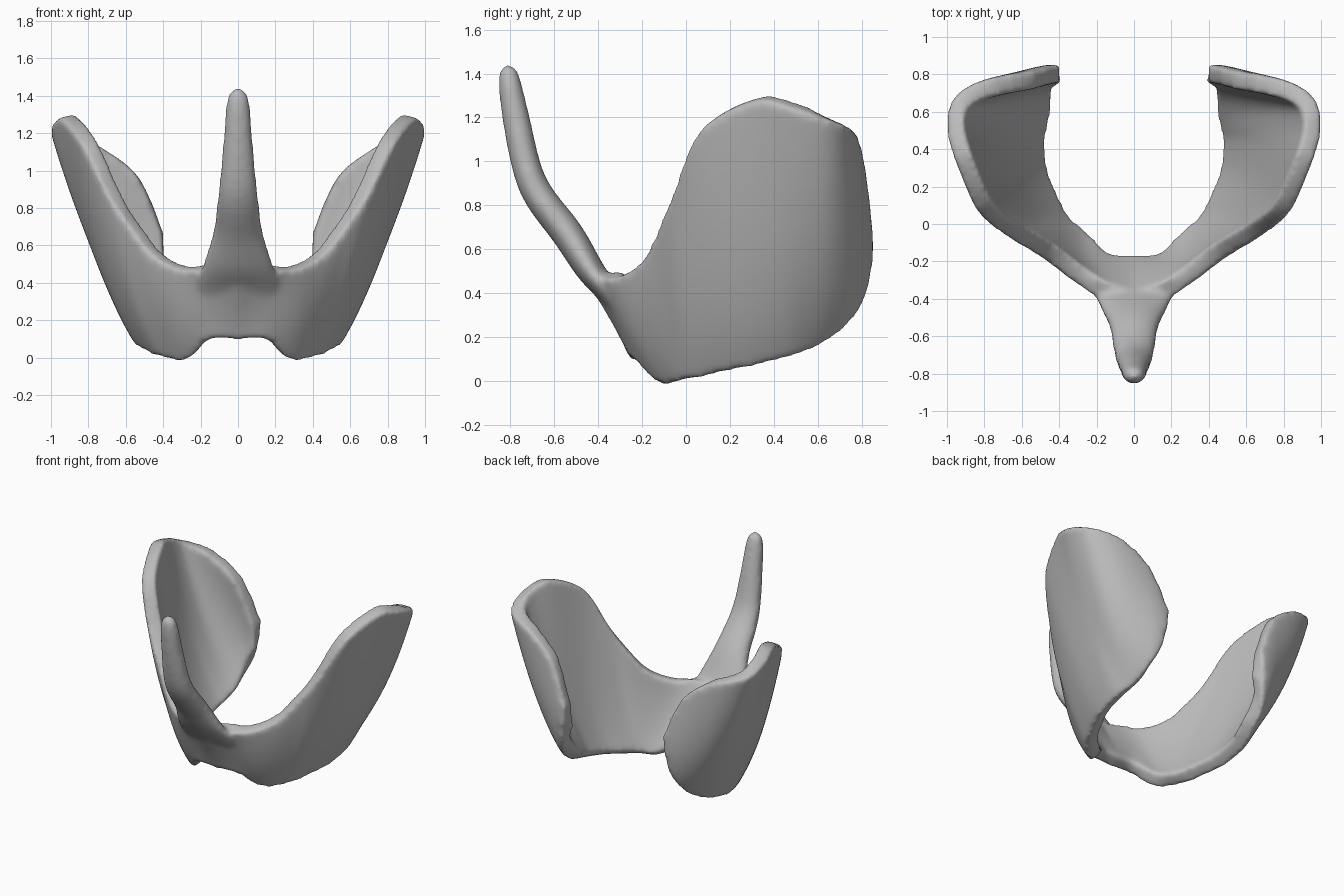
import bpy, bmesh, math
from mathutils import Vector

cube = bpy.data.objects.get("Cube")
if cube:
    bpy.data.objects.remove(cube, do_unlink=True)

grey = bpy.data.materials.new("plain grey")
grey.use_nodes = True
colour = (0.5, 0.5, 0.5, 1)
grey.diffuse_color = colour
grey.node_tree.nodes["Principled BSDF"].inputs["Base Color"].default_value = colour


def spline(points, steps):
    """Smooth curve that passes through every point."""
    pts = [Vector(p) for p in points]
    pts = [pts[0]] + pts + [pts[-1]]
    curve = []
    for a, b, c, d in zip(pts, pts[1:], pts[2:], pts[3:]):
        for k in range(steps):
            t = k / steps
            curve.append(b + (c - a) * t / 2
                         + (2 * a - 5 * b + 4 * c - d) * t ** 2 / 2
                         + (3 * b - a - 3 * c + d) * t ** 3 / 2)
    return curve + [pts[-1]]


def make_object(name, bm):
    bmesh.ops.recalc_face_normals(bm, faces=bm.faces)
    mesh = bpy.data.meshes.new(name)
    bm.to_mesh(mesh)
    bm.free()
    mesh.materials.append(grey)
    obj = bpy.data.objects.new(name, mesh)
    bpy.context.collection.objects.link(obj)
    return obj


def apply_modifiers(obj):
    bpy.ops.object.select_all(action='DESELECT')
    obj.select_set(True)
    bpy.context.view_layer.objects.active = obj
    bpy.ops.object.convert(target='MESH')


# Rails of the left half of the shell, from the front centre to the back flap
bottom_rail = [
    (0, -.205, .115), (.14, -.20, .115), (.225, -.12, .04), (.29, -.065, .01),
    (.37, 0, .025), (.42, .08, .045), (.50, .27, .09), (.518, .45, .135),
    (.50, .54, .17), (.485, .60, .20), (.475, .64, .225), (.47, .68, .255),
    (.45, .745, .335), (.405, .80, .49),
]
middle_rail = [
    (0, -.29, .28), (.15, -.27, .29), (.27, -.21, .24), (.36, -.15, .26),
    (.47, -.06, .33), (.56, .02, .40), (.675, .20, .52), (.735, .40, .60),
    (.74, .52, .61), (.725, .62, .61), (.68, .69, .61), (.61, .74, .60),
    (.50, .79, .59), (.40, .805, .58),
]
top_rail = [
    (0, -.40, .46), (.17, -.35, .475), (.30, -.265, .48), (.43, -.165, .55),
    (.55, -.09, .70), (.65, -.03, .85), (.79, .085, 1.13), (.90, .33, 1.265),
    (.95, .50, 1.235), (.935, .63, 1.185), (.85, .70, 1.15), (.72, .74, 1.10),
    (.53, .77, .95), (.40, .80, .66),
]
ROWS = 16
bm = bmesh.new()
columns = []
for a, b, c in zip(*(spline(rail, 6) for rail in (bottom_rail, middle_rail, top_rail))):
    column = []
    for i in range(ROWS + 1):
        v = -.014 + 1.028 * i / ROWS
        p = a * (1 - v) * (1 - 2 * v) + b * 4 * v * (1 - v) + c * v * (2 * v - 1)
        column.append(bm.verts.new(p))
    columns.append(column)
for left, right in zip(columns, columns[1:]):
    for i in range(ROWS):
        bm.faces.new((left[i], right[i], right[i + 1], left[i + 1]))
shell = make_object("curved_shell", bm)
shell.modifiers.new("Mirror", 'MIRROR')
solid = shell.modifiers.new("Thickness", 'SOLIDIFY')
solid.thickness, solid.offset = .102, 0
apply_modifiers(shell)

# Upright front prong: y, z, half width, half thickness
prong_path = [
    (-.29, .29, .20, .025), (-.365, .41, .215, .05), (-.44, .51, .185, .065),
    (-.54, .67, .135, .073), (-.665, .835, .112, .071), (-.725, .97, .097, .067),
    (-.775, 1.20, .076, .063), (-.803, 1.36, .063, .052), (-.808, 1.415, .046, .04),
    (-.808, 1.44, .018, .018),
]
SIDES = 24
path = spline([p[:3] for p in prong_path], 5)
thickness = spline([(p[3], 0, 0) for p in prong_path], 5)
bm = bmesh.new()
rings = []
for i, ((y, z, wide), thick) in enumerate(zip(path, thickness)):
    before, after = path[max(i - 1, 0)], path[min(i + 1, len(path) - 1)]
    along = Vector((0, after.x - before.x, after.y - before.y)).normalized()
    across = along.cross(Vector((1, 0, 0))) * thick.x
    ring = []
    for k in range(SIDES):
        t = math.tau * k / SIDES
        ring.append(bm.verts.new(Vector((wide * math.cos(t), y, z)) + across * math.sin(t)))
    rings.append(ring)
for lower, upper in zip(rings, rings[1:]):
    for k in range(SIDES):
        n = (k + 1) % SIDES
        bm.faces.new((lower[k], lower[n], upper[n], upper[k]))
bm.faces.new(rings[0])
bm.faces.new(rings[-1])
prong = make_object("front_prong", bm)

# Blend shell and prong into one soft body
bpy.ops.object.select_all(action='DESELECT')
prong.select_set(True)
shell.select_set(True)
bpy.context.view_layer.objects.active = shell
bpy.ops.object.join()
shell.name = "curved_shell_with_prong"
remesh = shell.modifiers.new("Blend", 'REMESH')
remesh.mode, remesh.voxel_size = 'VOXEL', .016
smooth = shell.modifiers.new("Soften", 'SMOOTH')
smooth.factor, smooth.iterations = .5, 16
apply_modifiers(shell)
shell.data.materials.clear()
shell.data.materials.append(grey)
bpy.ops.object.shade_smooth()
